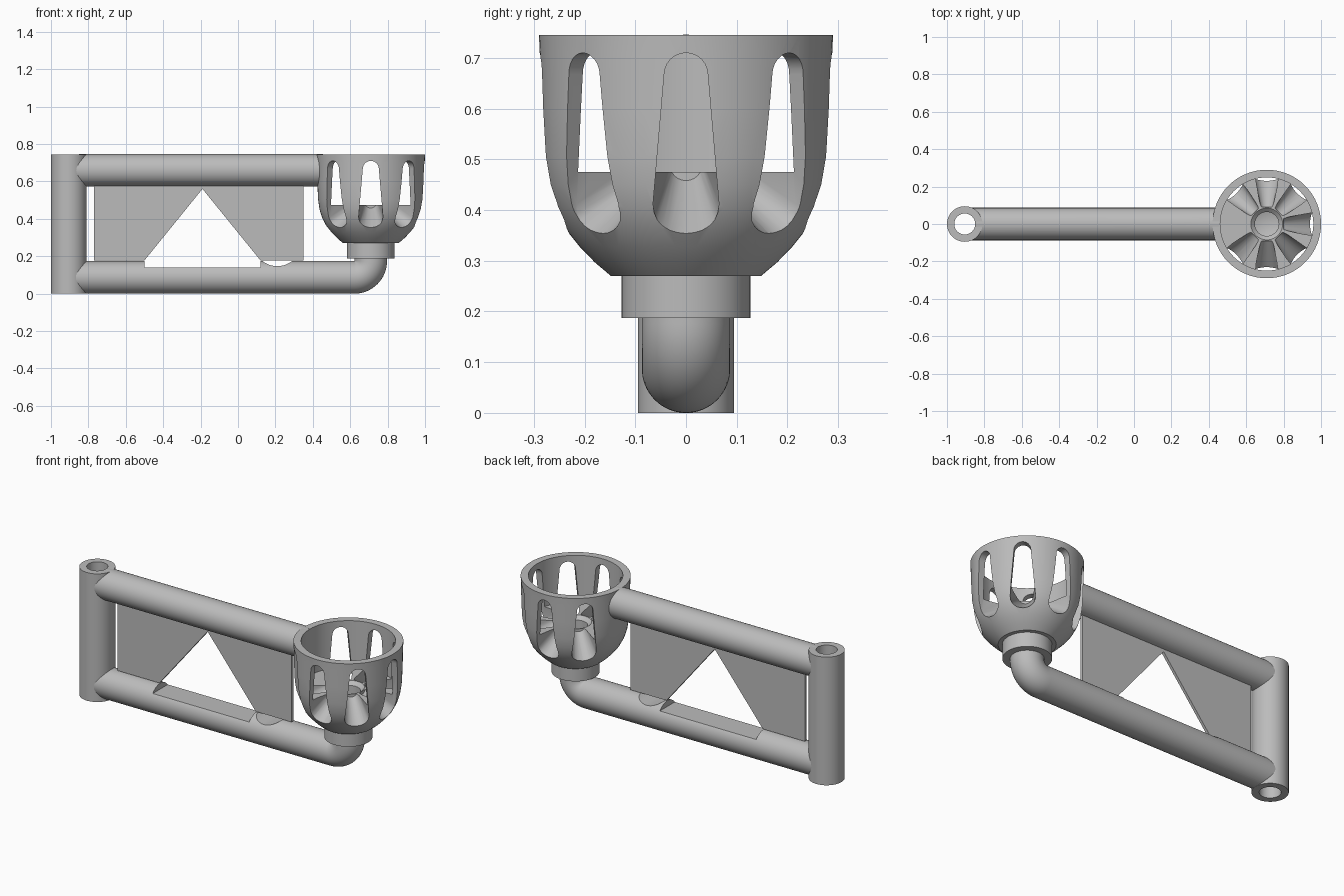
import bpy, bmesh, math
from mathutils import Matrix, Vector

cube = bpy.data.objects.get("Cube")
if cube:
    bpy.data.objects.remove(cube, do_unlink=True)

GREY = (0.5, 0.5, 0.5, 1)
mat = bpy.data.materials.new("plain grey")
mat.use_nodes = True
mat.diffuse_color = GREY
mat.node_tree.nodes["Principled BSDF"].inputs["Base Color"].default_value = GREY

POST_X, CUP_X = -0.905, 0.71
TUBE_R, SEG = 0.087, 64


def make(name, bm):
    bmesh.ops.recalc_face_normals(bm, faces=bm.faces)
    mesh = bpy.data.meshes.new(name)
    bm.to_mesh(mesh)
    bm.free()
    mesh.materials.append(mat)
    obj = bpy.data.objects.new(name, mesh)
    bpy.context.collection.objects.link(obj)
    return obj


def loft(name, rings):
    """Skin closed loops of points and cap both ends."""
    bm = bmesh.new()
    loops = [[bm.verts.new(p) for p in ring] for ring in rings]
    n = len(loops[0])
    for a, b in zip(loops, loops[1:]):
        for i in range(n):
            j = (i + 1) % n
            bm.faces.new((a[i], a[j], b[j], b[i]))
    bm.faces.new(loops[0])
    bm.faces.new(loops[-1])
    return make(name, bm)


def circle(centre, tangent_angle, r):
    """Circle around a direction in the xz plane (0 = +x, 90 degrees = up)."""
    side = Vector((-math.sin(tangent_angle), 0, math.cos(tangent_angle)))
    across = Vector((0, 1, 0))
    turns = [2 * math.pi * i / SEG for i in range(SEG)]
    return [Vector(centre) + r * (math.cos(t) * side + math.sin(t) * across) for t in turns]


def rod(name, start, end, r, angle=0):
    return loft(name, [circle(start, angle, r), circle(end, angle, r)])


def prism(name, outline, y):
    return loft(name, [[(x, s * y, z) for x, z in outline] for s in (-1, 1)])


def lathe(name, profile, x):
    """Revolve an (r, z) profile whose ends lie on the axis."""
    bm = bmesh.new()
    verts = [bm.verts.new((r, 0, z)) for r, z in profile]
    edges = [bm.edges.new(pair) for pair in zip(verts, verts[1:])]
    bmesh.ops.spin(bm, geom=verts + edges, axis=(0, 0, 1), cent=(0, 0, 0),
                   angle=2 * math.pi, steps=SEG, use_merge=True)
    bmesh.ops.remove_doubles(bm, verts=bm.verts, dist=1e-5)
    bmesh.ops.translate(bm, verts=bm.verts, vec=(x, 0, 0))
    return make(name, bm)


def cut(obj, cutters):
    bpy.context.view_layer.objects.active = obj
    for c in cutters:
        mod = obj.modifiers.new("cut", "BOOLEAN")
        mod.operation, mod.solver, mod.object = "DIFFERENCE", "EXACT", c
        bpy.ops.object.modifier_apply(modifier=mod.name)


def smooth(obj):
    bpy.ops.object.select_all(action="DESELECT")
    obj.select_set(True)
    bpy.context.view_layer.objects.active = obj
    bpy.ops.object.shade_smooth_by_angle(angle=math.radians(30))


# Hinge post and the two tubes meeting it
UP = math.pi / 2
post = rod("hinge_post", (POST_X, 0, 0), (POST_X, 0, 0.745), 0.095, UP)
upper = rod("upper_tube", (-0.875, 0, 0.66), (0.455, 0, 0.66), 0.086)

# Lower tube with a tight elbow rising into the collar
BEND = 0.088
bend_x, bend_z = CUP_X - BEND, TUBE_R + BEND
rings = [circle((-0.875, 0, TUBE_R), 0, TUBE_R)]
for i in range(17):
    a = UP * i / 16
    rings.append(circle((bend_x + BEND * math.sin(a), 0, bend_z - BEND * math.cos(a)), a, TUBE_R))
rings.append(circle((CUP_X, 0, 0.2), UP, TUBE_R))
lower = loft("lower_tube", rings)

# Thin web panel with a triangular opening
panel = prism("web_panel", [(-0.77, 0.178), (-0.5, 0.178), (-0.19, 0.56), (0.12, 0.178),
                            (0.35, 0.178), (0.35, 0.58), (-0.77, 0.58)], 0.008)

# Bore through the post, flat notch and round scoop in the lower tube
bore = rod("bore_cutter", (POST_X, 0, -0.1), (POST_X, 0, 0.9), 0.056, UP)
notch = prism("notch_cutter", [(-0.5, 0.14), (0.12, 0.14), (0.12, 0.3), (-0.5, 0.3)], 0.2)
scoop = prism("scoop_cutter", [(0.21 + 0.128 * math.cos(2 * math.pi * i / SEG),
                                0.275 + 0.128 * math.sin(2 * math.pi * i / SEG))
                               for i in range(SEG)], 0.2)
cut(post, [bore])
cut(upper, [bore])
cut(lower, [bore, notch, scoop])

# Cup with thick floor and central socket
cup = lathe("cup", [(0, 0.27), (0.148, 0.27), (0.18, 0.297), (0.21, 0.328), (0.238, 0.363),
                    (0.26, 0.405), (0.274, 0.45), (0.282, 0.505), (0.286, 0.6), (0.288, 0.7),
                    (0.29, 0.745), (0.249, 0.745), (0.249, 0.475), (0.085, 0.475),
                    (0.064, 0.455), (0.064, 0.25), (0, 0.25)][1:-1] and
            [(0, 0.27), (0.148, 0.27), (0.18, 0.297), (0.21, 0.328), (0.238, 0.363),
             (0.26, 0.405), (0.274, 0.45), (0.282, 0.505), (0.286, 0.6), (0.288, 0.7),
             (0.29, 0.745), (0.249, 0.745), (0.249, 0.475), (0.085, 0.475),
             (0.064, 0.455), (0.064, 0.32), (0, 0.3)], CUP_X)
collar = rod("collar", (CUP_X, 0, 0.187), (CUP_X, 0, 0.275), 0.127, UP)


def slot_outline(depth, low_z, low_r, high_z, high_r):
    """Upright rounded slot, wider at its foot."""
    points = []
    for z, r, start in ((high_z, high_r, 0), (low_z, low_r, math.pi)):
        for i in range(13):
            a = start + math.pi * i / 12
            points.append(Vector((depth, r * math.cos(a), z + r * math.sin(a))))
    return points


# Seven windows scooped into the cup, none where the upper tube joins
slots = []
for k in range(-3, 4):
    place = Matrix.Translation((CUP_X, 0, 0)) @ Matrix.Rotation(k * math.pi / 4, 4, "Z")
    outlines = [slot_outline(0.09, 0.49, 0.032, 0.67, 0.028),
                slot_outline(0.24, 0.412, 0.065, 0.667, 0.043),
                slot_outline(0.34, 0.412, 0.065, 0.667, 0.043)]
    slots.append(loft("slot_cutter", [[place @ p for p in ring] for ring in outlines]))
cut(cup, slots)

for helper in [bore, notch, scoop] + slots:
    bpy.data.objects.remove(helper, do_unlink=True)
for part in (post, upper, lower, cup, collar):
    smooth(part)
